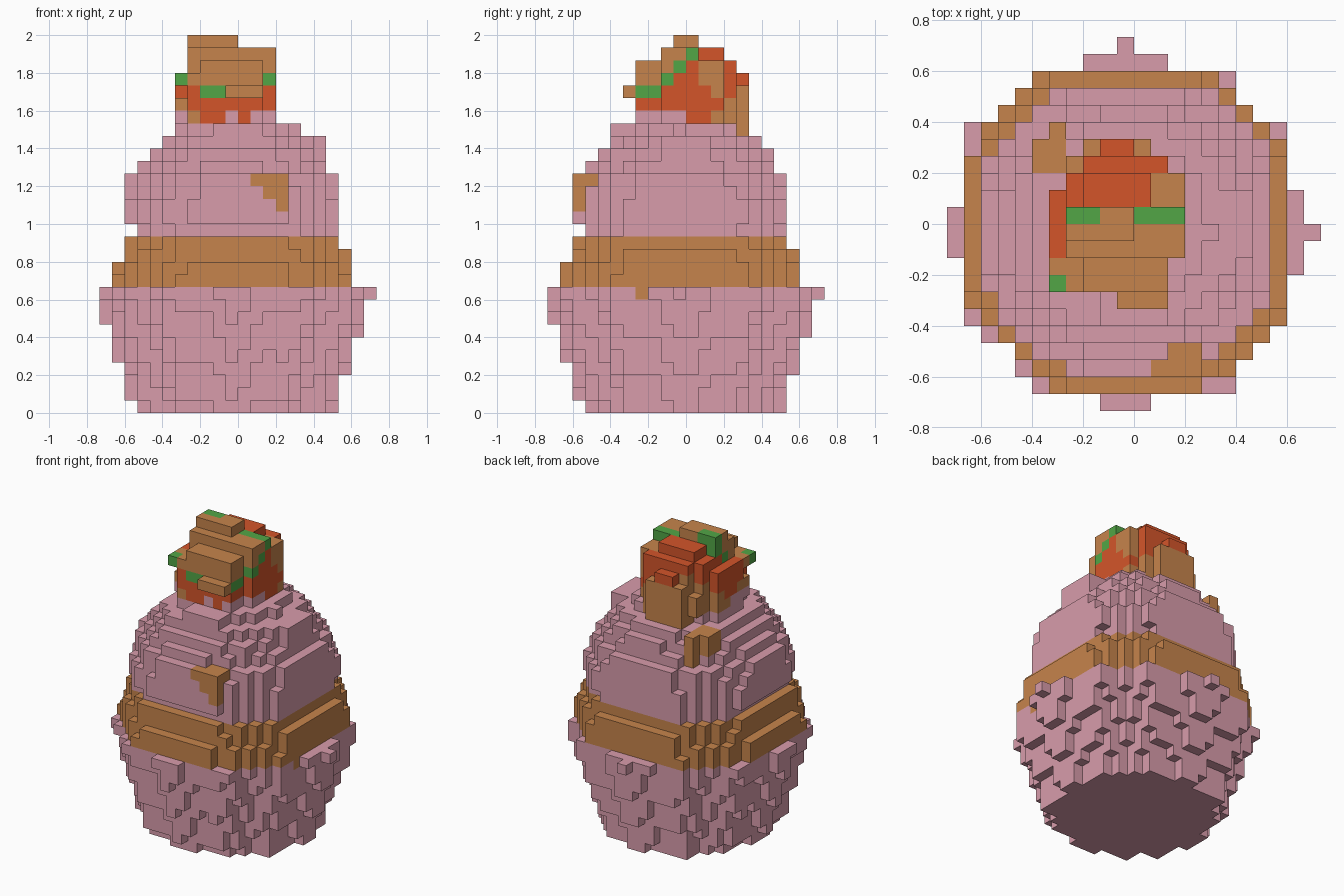
import bpy, bmesh, math
from mathutils import Vector

if "Cube" in bpy.data.objects:
    bpy.data.objects.remove(bpy.data.objects["Cube"])

U = 2 / 30          # edge of one block
SHIFT = 0.25        # the layers sit slightly off centre


def srgb(r, g, b):
    def lin(c):
        c /= 255
        return c / 12.92 if c < 0.04 else ((c + 0.055) / 1.055) ** 2.4
    return (lin(r), lin(g), lin(b), 1)


def material(name, color):
    m = bpy.data.materials.new(name)
    m.use_nodes = True
    m.diffuse_color = color
    m.node_tree.nodes["Principled BSDF"].inputs["Base Color"].default_value = color
    return m


MATS = [material("dusty pink", srgb(216, 156, 171)),
        material("brown", srgb(198, 132, 76)),
        material("rust red", srgb(212, 85, 42)),
        material("leaf green", srgb(82, 166, 70))]
PINK, BROWN, RED, GREEN = range(4)


def layer(z, inside, color):
    """Blocks of one layer whose centres pass the inside test."""
    return {(x, y, z): color for x in range(-12, 12) for y in range(-12, 12)
            if inside(x + 0.5 + SHIFT, y + 0.5 + SHIFT)}


def pleated(radius):
    """Round outline with twelve shallow pleats."""
    return lambda x, y: math.hypot(x, y) <= radius * (
        1 - 0.043 * (1 - math.cos(12 * math.atan2(y, x))))


def flattened(radius, half):
    """Circle with its four sides cut flat."""
    return lambda x, y: math.hypot(x, y) <= radius and max(abs(x), abs(y)) <= half


def box(xs, ys, zs, color):
    return {(x, y, z): color for x in range(xs[0], xs[1] + 1)
            for y in range(ys[0], ys[1] + 1) for z in range(zs[0], zs[1] + 1)}


# Flared pleated cup with one spilled drop at the rim
cup = {}
for z in range(10):
    cup.update(layer(z, pleated(8.12 + 0.312 * z), PINK))
for cell in cup:
    if cell[0] > 6 and cell[1:] == (-4, 9):
        cup[cell] = BROWN

# Brown band with flattened sides
band = {}
for i, (r, h) in enumerate([(10.21, 9.6), (10.1, 9.6), (9.75, 9), (9.4, 8.6)]):
    band.update(layer(10 + i, flattened(r, h), BROWN))

# Domed upper body, flat-sided low down and rounder above
dome = {}
for i, (r, h) in enumerate([(8.9, 8.1), (9.1, 8.6), (9.1, 8.6), (8.7, 8.6), (8.6, 8.6),
                            (7.7, 8), (7.1, 8), (6.2, 8), (4.8, 8)]):
    dome.update(layer(14 + i, flattened(r, h), PINK))
dome.update(box((6, 6), (-2, 1), (21, 21), PINK))
dome.update(box((-2, 1), (-6, -6), (22, 22), PINK))

# Brown marks on the dome: a stepped one in front, a block behind
for z, first in ((18, 1), (17, 2), (16, 3)):
    dome.update(box((first, 3), (-9, -8), (z, z), BROWN))
dome.update(box((-6, -5), (3, 4), (20, 21), BROWN))
dome.update(box((-5, -5), (4, 5), (19, 21), BROWN))


# Tilted layered topping, coloured by slanted slices
def topping_color(x, y, z):
    slant = z - y
    if z == 23 and y < 0:
        return BROWN if x == -4 else (RED if x in (-3, -2, 0) else PINK)
    if z == 24 and y < 0:
        return BROWN if x == -5 and y < -1 else RED
    if z == 25 and y < -2:
        return GREEN if x > -4 else RED
    if x == -5 and z == 26 and y < 0:
        return {-4: GREEN, -3: BROWN}.get(y, RED)
    if slant == 28 or (z == 29 and y == 0 and x < -2):
        return GREEN
    if slant > 28 or slant <= (23 if x < -2 else 21):
        return BROWN
    if x > 0 and ((y == 2 and z > 24) or (y == 1 and z > 25)):
        return BROWN
    return RED


# Widest x range of a row at a given depth and height
def row_limits(y, z):
    low = -5 if y <= 1 else (-4 if y == 2 or (y == 3 and z < 25) else -3)
    high = 2 if -2 <= y <= 2 else (1 if y < 4 else 0)
    if y == 4 and z == 26:
        low, high = -2, -1
    if z == 28 and y > 0:
        low, high = -3, 0
    if z == 27 and y < -2:
        low, high = -3, 1
    if z == 25 and y < -2:
        low = -4
    if z < 25 and y == -4:
        low, high = -4, 1
    return low, high


# Layer extents: height, x range, y range
EXTENTS = [(22, (-3, 1), (3, 4)), (23, (-5, 2), (-4, 4)), (24, (-5, 2), (-4, 4)),
           (25, (-5, 2), (-4, 4)), (26, (-5, 2), (-4, 4)), (27, (-4, 2), (-4, 3)),
           (28, (-4, 2), (-2, 2)), (29, (-4, -1), (-1, 0))]
topping = {}
for z, xs, ys in EXTENTS:
    for x, y, _ in box(xs, ys, (z, z), RED):
        low, high = row_limits(y, z)
        if low <= x <= high:
            topping[x, y, z] = topping_color(x, y, z)
topping.update(box((-1, 1), (-5, -5), (25, 25), BROWN))
for cell in topping:
    dome.pop(cell, None)

PARTS = {"cup": cup, "band": band, "dome": dome, "topping": topping}
FILLED = set().union(*PARTS.values())


def build(name, cells):
    """Skin the blocks, keeping only outward faces."""
    bm = bmesh.new()
    corners = {}

    def vert(p):
        key = tuple(round(c) for c in p)
        if key not in corners:
            corners[key] = bm.verts.new(Vector(key) * U)
        return corners[key]

    for cell, color in cells.items():
        for axis in range(3):
            for sign in (-1, 1):
                n = Vector((0, 0, 0))
                n[axis] = sign
                if tuple(int(c + d) for c, d in zip(cell, n)) in FILLED:
                    continue
                u = Vector((0, 0, 0))
                u[(axis + 1) % 3] = 1
                v = n.cross(u)
                mid = Vector(cell) + Vector((0.5, 0.5, 0.5)) + n / 2
                quad = [vert(mid + (u * a + v * b) / 2)
                        for a, b in ((-1, -1), (1, -1), (1, 1), (-1, 1))]
                bm.faces.new(quad).material_index = color
    mesh = bpy.data.meshes.new(name)
    bm.to_mesh(mesh)
    bm.free()
    for m in MATS:
        mesh.materials.append(m)
    bpy.context.collection.objects.link(bpy.data.objects.new(name, mesh))


for part, blocks in PARTS.items():
    build(part, blocks)
